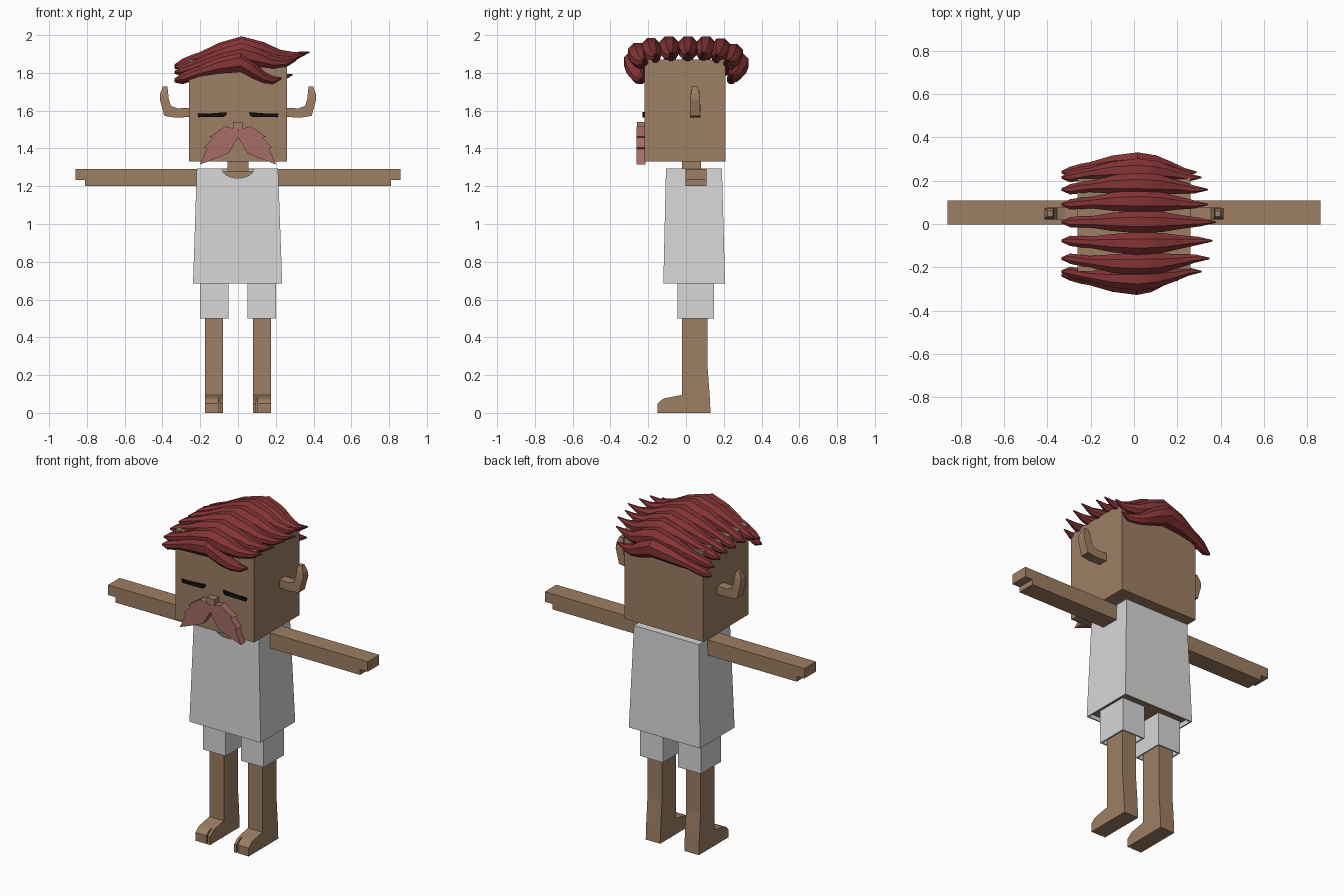
import bpy, bmesh, math
from mathutils import Vector

cube = bpy.data.objects.get("Cube")
if cube:
    bpy.data.objects.remove(cube, do_unlink=True)


def material(name, r, g, b):
    m = bpy.data.materials.new(name)
    m.use_nodes = True
    m.diffuse_color = (r, g, b, 1)
    m.node_tree.nodes["Principled BSDF"].inputs["Base Color"].default_value = (r, g, b, 1)
    return m


SKIN = material("tan skin", 0.34, 0.21, 0.125)
CLOTH = material("light grey cloth", 0.68, 0.68, 0.68)
HAIR = material("dark red hair", 0.23, 0.034, 0.036)
PINK = material("dusty pink", 0.38, 0.15, 0.135)
BLACK = material("black", 0.005, 0.005, 0.005)


def finish(name, bm, mat):
    bmesh.ops.recalc_face_normals(bm, faces=bm.faces)
    mesh = bpy.data.meshes.new(name)
    bm.to_mesh(mesh)
    bm.free()
    mesh.materials.append(mat)
    obj = bpy.data.objects.new(name, mesh)
    bpy.context.collection.objects.link(obj)
    return obj


def loft(name, rings, mat, caps=(True, True)):
    """Skin a list of equal-length point rings."""
    bm = bmesh.new()
    loops = [[bm.verts.new(p) for p in ring] for ring in rings]
    n = len(loops[0])
    for a, b in zip(loops, loops[1:]):
        for i in range(n):
            bm.faces.new((a[i], a[(i + 1) % n], b[(i + 1) % n], b[i]))
    if caps[0]:
        bm.faces.new(loops[0])
    if caps[1]:
        bm.faces.new(loops[-1])
    return finish(name, bm, mat)


def rect(x0, x1, y0, y1, z):
    return [(x0, y0, z), (x1, y0, z), (x1, y1, z), (x0, y1, z)]


def box(name, x, y, z, mat):
    return loft(name, [rect(*x, *y, z[0]), rect(*x, *y, z[1])], mat)


def extrude_y(name, profile, y0, y1, mat):
    """Profile in x, z."""
    return loft(name, [[(x, y, z) for x, z in profile] for y in (y0, y1)], mat)


def extrude_x(name, profile, x0, x1, mat):
    """Profile in y, z."""
    return loft(name, [[(x, y, z) for y, z in profile] for x in (x0, x1)], mat)


def garment(name, bottom, top):
    """Hollow cloth box, open at the bottom."""
    obj = loft(name, [bottom, top], CLOTH, caps=(False, True))
    mod = obj.modifiers.new("thickness", 'SOLIDIFY')
    mod.thickness = 0.012
    mod.offset = -1
    return obj


# Head, neck and torso
box("head", (-0.26, 0.26), (-0.22, 0.21), (1.33, 1.87), SKIN)
box("neck", (-0.055, 0.055), (-0.02, 0.08), (1.24, 1.34), SKIN)
loft("torso", [rect(-0.215, 0.21, -0.1, 0.188, 0.70),
               rect(-0.2, 0.195, -0.09, 0.174, 1.28)], SKIN)

# Shirt with a scooped neckline
shirt = garment("shirt", rect(-0.238, 0.234, -0.12, 0.207, 0.685),
                rect(-0.218, 0.212, -0.106, 0.19, 1.295))
scoop = [(0.085 * math.cos(a), 1.295 + 0.052 * math.sin(a))
         for a in [math.pi * (1 + i / 12) for i in range(13)]]
cutter = extrude_y("neckline_cutter", scoop + [(0.085, 1.35), (-0.085, 1.35)], -0.2, -0.02, SKIN)
cut = shirt.modifiers.new("neckline", 'BOOLEAN')
cut.operation = 'DIFFERENCE'
cut.solver = 'EXACT'
cut.object = cutter
cutter.hide_render = True
cutter.hide_viewport = True

# Paired parts
for s, side in ((1, "left"), (-1, "right")):
    def X(profile):
        return [(s * x, z) for x, z in profile]

    # Arm with fingers stepped up from the palm
    extrude_y(side + "_arm", X([(0.19, 1.2), (0.81, 1.2), (0.81, 1.232), (0.86, 1.232),
                                (0.86, 1.292), (0.19, 1.292)]), -0.002, 0.108, SKIN)

    # Shorts leg
    shorts = [rect(s * 0.05, s * 0.202, -0.045, 0.147, z) for z in (0.5, 0.72)]
    if s < 0:
        shorts = [r[::-1] for r in shorts]
    garment(side + "_shorts_leg", *shorts)

    # Leg and foot, with a split between the toes
    extrude_x(side + "_leg", [(0.13, 0), (0.125, 0.1), (0.114, 0.24), (0.114, 0.7),
                              (-0.02, 0.7), (-0.02, 0.095), (-0.11, 0.078), (-0.11, 0)],
              s * 0.08, s * 0.176, SKIN)
    toe = [(-0.11, 0), (-0.15, 0), (-0.15, 0.05), (-0.125, 0.072), (-0.11, 0.078)]
    extrude_x(side + "_big_toe", toe, s * 0.08, s * 0.096, SKIN)
    extrude_x(side + "_toes", toe, s * 0.104, s * 0.176, SKIN)

    # Ear: a bent bar that narrows toward its tip
    ear = [(0.25, 1.565, 1.615, 0, 0), (0.34, 1.562, 1.61, 0, 0)]
    rings = []
    path = [((0.25, 1.567), (0.25, 1.615), 0.028), ((0.33, 1.563), (0.32, 1.612), 0.028),
            ((0.39, 1.572), (0.355, 1.625), 0.028), ((0.414, 1.66), (0.368, 1.665), 0.026),
            ((0.412, 1.69), (0.37, 1.7), 0.022), ((0.398, 1.728), (0.374, 1.728), 0.013)]
    for (xo, zo), (xi, zi), w in path:
        rings.append([(s * xo, 0.048 - w, zo), (s * xo, 0.048 + w, zo),
                      (s * xi, 0.048 + w, zi), (s * xi, 0.048 - w, zi)])
    loft(side + "_ear", rings, SKIN)

    # Closed eye
    extrude_y(side + "_eye", X([(0.06, 1.578), (0.075, 1.567), (0.21, 1.565), (0.215, 1.585),
                                (0.14, 1.586), (0.06, 1.592)]), -0.229, -0.219, BLACK)

# Nose
box("nose", (-0.027, 0.027), (-0.26, -0.215), (1.5, 1.54), SKIN)

# Moustache with ragged outer edges
half = [(0.03, 1.508), (0.068, 1.517), (0.148, 1.462), (0.132, 1.458), (0.18, 1.405),
        (0.165, 1.398), (0.202, 1.315), (0.11, 1.35), (0.05, 1.375)]
outline = [(0, 1.498)] + half + [(0, 1.46)] + [(-x, z) for x, z in reversed(half)]
extrude_y("moustache", outline, -0.262, -0.215, PINK)

# Hair: tapered locks swept across the head (x, z, radius)
SWEEP = [(-0.335, 1.84, 0.006), (-0.295, 1.85, 0.027), (-0.245, 1.868, 0.03),
         (-0.205, 1.882, 0.029), (-0.1, 1.915, 0.048), (0.02, 1.938, 0.06),
         (0.13, 1.915, 0.053), (0.22, 1.89, 0.035), (0.3, 1.888, 0.022), (0.37, 1.91, 0.004)]
# Each lock: y, height change, right-hand length, droop of the right-hand end
LOCKS = [(-0.275, -0.075, 0.62, 0.28), (-0.255, -0.035, 0.84, 0), (-0.185, -0.01, 0.94, 0),
         (-0.09, 0, 0.98, 0), (0.01, 0, 1.02, 0), (0.105, 0, 0.92, 0),
         (0.185, -0.012, 0.92, 0), (0.25, -0.04, 0.84, 0), (0.278, -0.085, 0.78, 0.12)]
for k, (y, dz, length, droop) in enumerate(LOCKS):
    rings = []
    for x, z, r in SWEEP:
        bulge = 1 - 0.14 * min(1, (abs(x) / 0.3) ** 2)
        if x > 0:
            x *= length
        c = Vector((x, y * bulge, z + dz - droop * max(0, x)))
        rings.append([c + Vector((0, r * 0.95 * math.cos(a), r * math.sin(a)))
                      for a in [math.tau * (i + 0.5) / 8 for i in range(8)]])
    lock = loft("hair_lock_%d" % (k + 1), rings, HAIR)
    bpy.ops.object.select_all(action='DESELECT')
    lock.select_set(True)
    bpy.context.view_layer.objects.active = lock
    bpy.ops.object.shade_smooth_by_angle(angle=math.radians(35))
